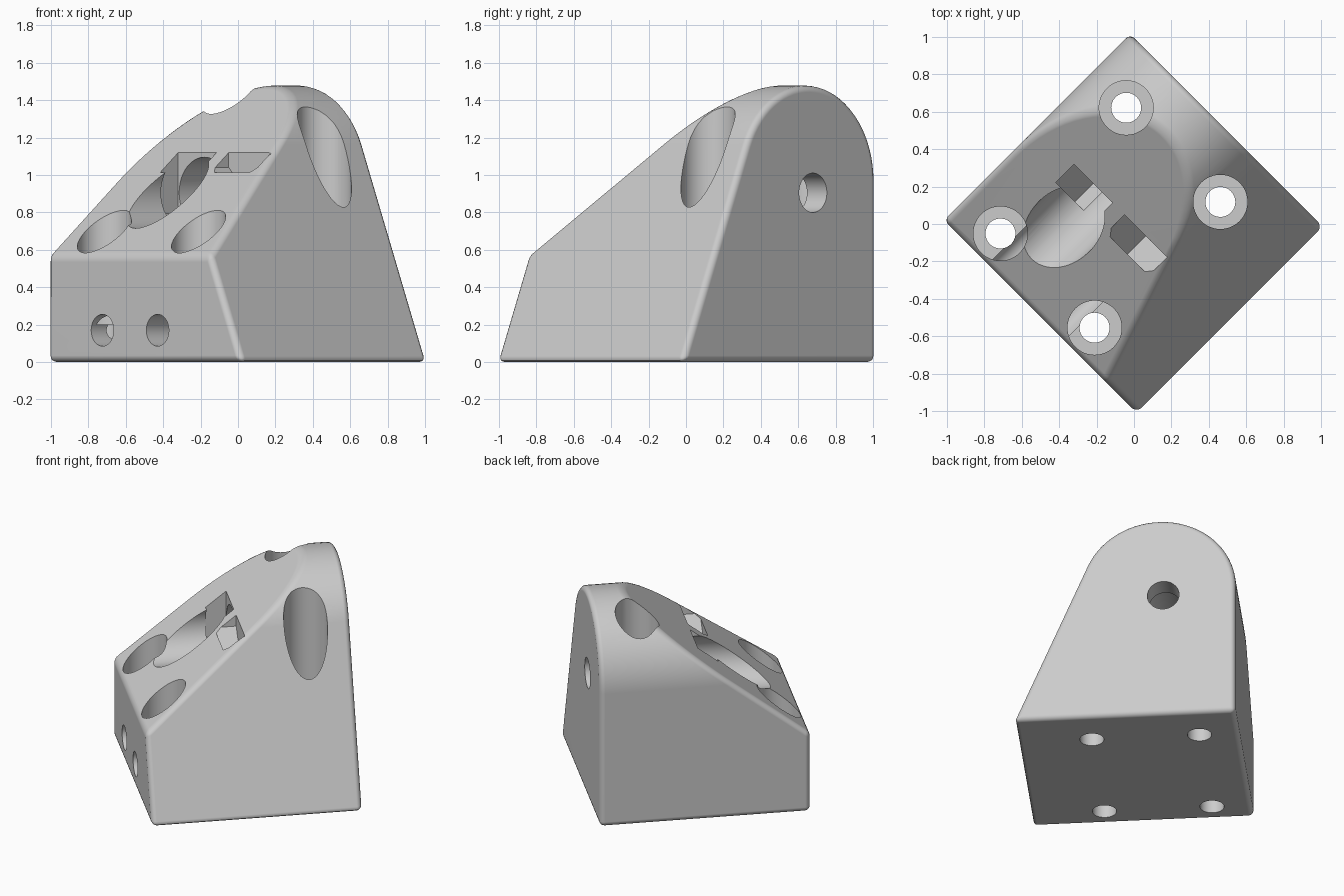
import bpy, bmesh
from math import pi, sin, cos, atan, radians
from mathutils import Matrix, Vector

if "Cube" in bpy.data.objects:
    bpy.data.objects.remove(bpy.data.objects["Cube"])

TURN = Matrix.Rotation(radians(45), 4, 'Z')   # block stands corner-on
U, V = 0.705, 0.733                           # half depth and half width
TOP, LEAN = 1.478, 0.417                      # arch height, slope of leaning side
R = 0.51                                      # arch radius
RAMP_Z, RAMP = 0.57, 0.78                     # ramp start height and slope

grey = bpy.data.materials.new("light_grey")
grey.use_nodes = True
colour = (0.6, 0.6, 0.6, 1)
grey.diffuse_color = colour
grey.node_tree.nodes["Principled BSDF"].inputs["Base Color"].default_value = colour


def finish(bm, name):
    bmesh.ops.recalc_face_normals(bm, faces=bm.faces)
    bmesh.ops.transform(bm, matrix=TURN, verts=bm.verts)
    mesh = bpy.data.meshes.new(name)
    bm.to_mesh(mesh)
    bm.free()
    mesh.materials.append(grey)
    ob = bpy.data.objects.new(name, mesh)
    bpy.context.collection.objects.link(ob)
    return ob


def prism(bm, profile, x0, x1):
    """Extrude a (y, z) profile from x0 to x1."""
    face = bm.faces.new([bm.verts.new((x0, y, z)) for y, z in profile])
    ext = bmesh.ops.extrude_face_region(bm, geom=[face])
    moved = [g for g in ext["geom"] if isinstance(g, bmesh.types.BMVert)]
    bmesh.ops.translate(bm, vec=(x1 - x0, 0, 0), verts=moved)


def apply(ob, mod):
    bpy.context.view_layer.objects.active = ob
    bpy.ops.object.modifier_apply(modifier=mod.name)


# Body: arched profile, one side upright and one leaning, cut by a ramp
bm = bmesh.new()
steps = 32
end = pi - atan(LEAN)
arch = [(V - R + R * cos(end * i / steps), TOP - R + R * sin(end * i / steps))
        for i in range(steps + 1)]
prism(bm, [(-V, 0), (V, 0)] + arch, -U, U)
cut = bmesh.ops.bisect_plane(bm, geom=bm.verts[:] + bm.edges[:] + bm.faces[:],
                             plane_co=(-U, 0, RAMP_Z), plane_no=Vector((-RAMP, 0, 1)),
                             clear_outer=True)
bmesh.ops.holes_fill(bm, edges=[e for e in bm.edges if e.is_boundary])
bmesh.ops.remove_doubles(bm, verts=bm.verts, dist=0.002)
body = finish(bm, "wedge_block")
bevel = body.modifiers.new("soft_edges", 'BEVEL')
bevel.width, bevel.segments = 0.035, 4
bevel.limit_method, bevel.angle_limit = 'ANGLE', radians(30)
bevel.use_clamp_overlap = False
apply(body, bevel)


def subtract(bm, name):
    cutter = finish(bm, name)
    cutter.hide_render = True
    mod = body.modifiers.new(name, 'BOOLEAN')
    mod.operation, mod.solver, mod.object = 'DIFFERENCE', 'EXACT', cutter
    apply(body, mod)
    bpy.data.objects.remove(cutter)


def drill(name, start, axis, length, radius):
    """Cut a round hole from start along the x or z axis."""
    bm = bmesh.new()
    m = Matrix.Translation(start)
    if axis == 'x':
        m = m @ Matrix.Rotation(pi / 2, 4, 'Y')
    m = m @ Matrix.Translation((0, 0, length / 2))
    bmesh.ops.create_cone(bm, cap_ends=True, segments=48, radius1=radius,
                          radius2=radius, depth=length, matrix=m)
    subtract(bm, name)


# Main bore along the block, with a narrower exit in the back
drill("main_bore", (-0.8, 0.255, 0.905), 'x', 1.355, 0.19)
drill("back_hole", (0.5, 0.255, 0.905), 'x', 0.4, 0.105)

# Four counterbored screw holes
for x in (-0.541, 0.41):
    for y in (-0.243, 0.469):
        drill("screw_head_bore", (x, y, 0.2), 'z', 2, 0.145)
        drill("screw_hole", (x, y, -0.1), 'z', 0.5, 0.08)

# Two small holes in the low face
for y in (-0.097, 0.32):
    drill("side_hole", (-0.8, y, 0.17), 'x', 0.5, 0.085)

# Two V-bottomed strap slots across the ramp
for y, half, low in ((0.307, 0.145, 0.65), (-0.09, 0.16, 0.88)):
    bm = bmesh.new()
    prism(bm, [(y, low), (y + half, low + half), (y + half, 1.7),
               (y - half, 1.7), (y - half, low + half)], -0.138, 0.0)
    subtract(bm, "strap_slot")

# Smooth rounds, crisp rims
bpy.ops.object.select_all(action='DESELECT')
body.select_set(True)
bpy.context.view_layer.objects.active = body
bpy.ops.object.shade_smooth_by_angle(angle=radians(30))
weighted = body.modifiers.new("flat_faces", 'WEIGHTED_NORMAL')
weighted.keep_sharp = True
